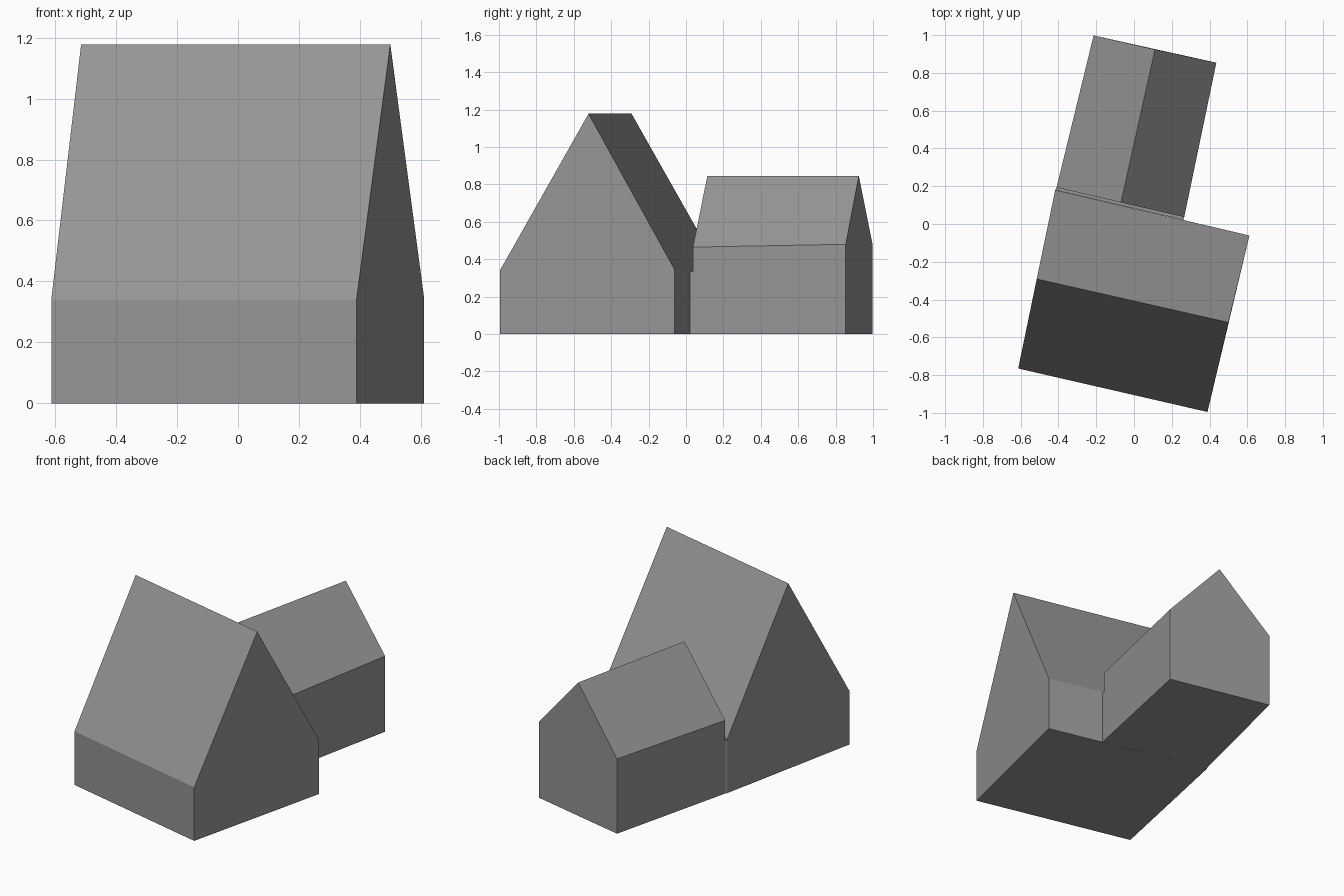
import bpy
import bmesh

cube = bpy.data.objects.get("Cube")
if cube:
    bpy.data.objects.remove(cube, do_unlink=True)

# One plain colour for the whole building
grey = bpy.data.materials.new("plain grey")
grey.use_nodes = True
colour = (0.3, 0.3, 0.3, 1)
grey.diffuse_color = colour
grey.node_tree.nodes["Principled BSDF"].inputs["Base Color"].default_value = colour


def loft(name, start, end):
    """Closed solid between two matching end outlines."""
    bm = bmesh.new()
    a = [bm.verts.new(p) for p in start]
    b = [bm.verts.new(p) for p in end]
    bm.faces.new(a)
    bm.faces.new(b)
    for i in range(len(a)):
        j = (i + 1) % len(a)
        bm.faces.new((a[i], a[j], b[j], b[i]))
    bmesh.ops.recalc_face_normals(bm, faces=bm.faces)
    mesh = bpy.data.meshes.new(name)
    bm.to_mesh(mesh)
    bm.free()
    mesh.materials.append(grey)
    obj = bpy.data.objects.new(name, mesh)
    bpy.context.collection.objects.link(obj)
    return obj


def gable(first, ridge, last):
    """Five-sided gable wall: two eave points, a ridge point and the ground."""
    return [(*first[:2], 0), first, ridge, last, (*last[:2], 0)]


# Tall main house, ridge running across
loft("main_house",
     gable((-0.613, -0.765, 0.34), (-0.515, -0.291, 1.178), (-0.417, 0.18, 0.345)),
     gable((0.389, -0.995, 0.34), (0.5, -0.521, 1.178), (0.611, -0.061, 0.345)))

# Lower rear wing, its front gable standing just behind the main eave
loft("rear_wing",
     gable((-0.41, 0.193, 0.465), (-0.069, 0.114, 0.845), (0.266, 0.037, 0.465)),
     gable((-0.214, 0.998, 0.475), (0.111, 0.924, 0.845), (0.436, 0.854, 0.48)))


# Low strip closing the gap between house and wing
def strip_end(z):
    return [(-0.417, 0.18, z), (0.262, 0.022, z), (0.266, 0.037, z), (-0.41, 0.193, z)]


loft("wing_link", strip_end(0), strip_end(0.335))
